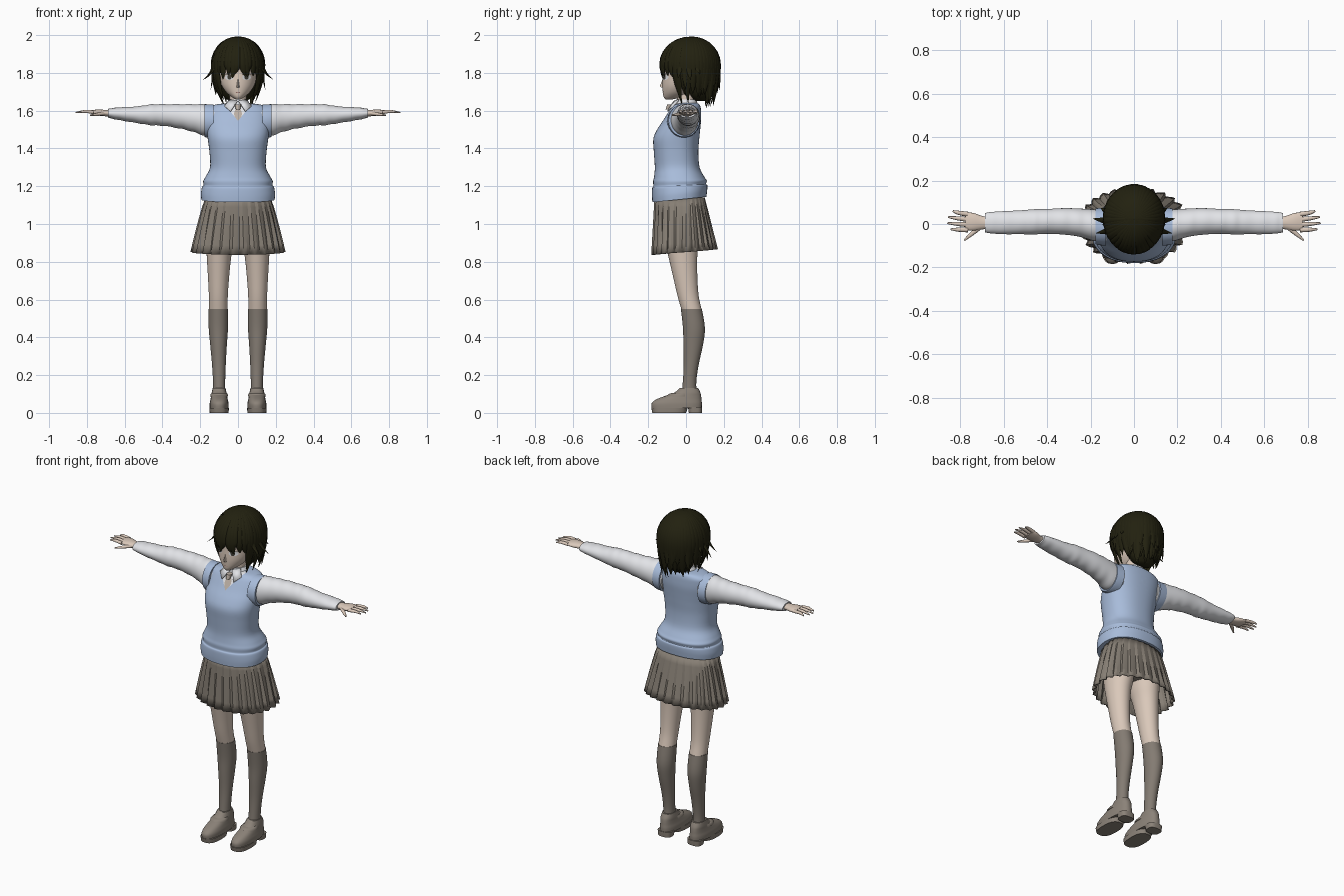
import bpy, bmesh, math, random
from mathutils import Vector
from mathutils.bvhtree import BVHTree

random.seed(4)
cube = bpy.data.objects.get("Cube")
if cube:
    bpy.data.objects.remove(cube)


def material(name, r, g, b):
    m = bpy.data.materials.new(name)
    m.use_nodes = True
    m.diffuse_color = (r, g, b, 1)
    node = next(n for n in m.node_tree.nodes if n.type == 'BSDF_PRINCIPLED')
    node.inputs["Base Color"].default_value = (r, g, b, 1)
    node.inputs["Roughness"].default_value = 0.8
    return m


HAIR = material("dark olive hair", .016, .015, .005)
SKIN = material("pale skin", .70, .58, .49)
BLUE = material("light blue knit", .39, .50, .70)
WHITE = material("white cloth", .78, .79, .82)
SKIRT = material("grey brown pleats", .24, .21, .175)
SOCK = material("grey brown sock", .23, .20, .17)
SHOE = material("taupe leather", .26, .225, .19)
TIE = material("beige tie", .50, .43, .37)
IRIS = material("dark iris", .05, .045, .035)
LIP = material("muted lip", .45, .27, .23)


def smooth(rows, k=4):
    """Catmull-Rom interpolation of rows of numbers."""
    out = []
    for i in range(len(rows) - 1):
        a, b, c, d = rows[max(i - 1, 0)], rows[i], rows[i + 1], rows[min(i + 2, len(rows) - 1)]
        for j in range(k):
            t = j / k
            out.append([q + .5 * t * (r - p + t * (2*p - 5*q + 4*r - s + t * (3*(q - r) + s - p)))
                        for p, q, r, s in zip(a, b, c, d)])
    return out + [list(rows[-1])]


def loft(bm, rings, n=32, power=2, caps=True):
    """Skin rings given as (centre, half axis u, half axis v)."""
    prev, e = None, 2 / power
    for i, (c, u, v) in enumerate(rings):
        ring = []
        for j in range(n):
            x, y = math.cos(math.tau * j / n), math.sin(math.tau * j / n)
            ring.append(bm.verts.new(c + u * math.copysign(abs(x)**e, x) + v * math.copysign(abs(y)**e, y)))
        if prev:
            for j in range(n):
                bm.faces.new((prev[j], prev[j - 1], ring[j - 1], ring[j]))
        if caps and i in (0, len(rings) - 1):
            bm.faces.new(ring)
        prev = ring


def upright(rows):  # z, centre x, half width, front y, back y
    return [(Vector((x, (f + b) / 2, z)), Vector((w, 0, 0)), Vector((0, (b - f) / 2, 0)))
            for z, x, w, f, b in rows]


def sideways(rows):  # x, centre y, centre z, half depth, half height
    return [(Vector((x, y, z)), Vector((0, d, 0)), Vector((0, 0, h))) for x, y, z, d, h in rows]


def finish(name, bm, mat, mirror=False, angle=50, thick=0):
    bmesh.ops.recalc_face_normals(bm, faces=bm.faces[:])
    me = bpy.data.meshes.new(name)
    bm.to_mesh(me)
    bm.free()
    ob = bpy.data.objects.new(name, me)
    bpy.context.collection.objects.link(ob)
    me.materials.append(mat)
    bpy.ops.object.select_all(action='DESELECT')
    ob.select_set(True)
    bpy.context.view_layer.objects.active = ob
    bpy.ops.object.shade_smooth_by_angle(angle=math.radians(angle))
    if thick:
        ob.modifiers.new("thickness", 'SOLIDIFY').thickness = thick
    if mirror:
        ob.modifiers.new("mirror", 'MIRROR').use_axis = (True, False, False)
    return ob


def part(name, rings, mat, mirror=False, n=32, power=2, angle=50):
    bm = bmesh.new()
    loft(bm, rings, n, power)
    return finish(name, bm, mat, mirror, angle)


# Legs and knee socks: z, centre x, half width, front y, back y
leg = [(1.03, .088, .085, -.13, .08), (.92, .093, .077, -.115, .07), (.84, .1, .066, -.096, .06),
       (.72, .103, .056, -.068, .06), (.62, .104, .05, -.045, .067), (.55, .104, .049, -.025, .082),
       (.45, .104, .049, -.014, .098), (.36, .103, .042, -.012, .088), (.25, .101, .034, -.01, .064),
       (.15, .1, .03, -.016, .052), (.06, .1, .032, -.025, .06)]
part("legs", upright(smooth(leg[:6])), SKIN, True)
part("knee_socks", upright(smooth([(z, x, w + .002, f - .002, b + .002) for z, x, w, f, b in leg[5:]])), SOCK, True)
part("hip_lining", upright(smooth([(.95, 0, .05, -.07, .04), (1, 0, .14, -.12, .08), (1.1, 0, .165, -.15, .09)])), SKIRT)

# Loafers: upper, front sole, heel block, strap
part("shoe_uppers", upright(smooth([(.025, .1, .05, -.182, .083), (.05, .1, .05, -.182, .084), (.07, .1, .046, -.16, .082),
     (.09, .1, .042, -.11, .08), (.108, .1, .039, -.06, .076), (.132, .1, .034, -.034, .064)])), SHOE, True, power=2.4)
part("shoe_soles", upright([(0, .1, .05, -.178, 0), (.027, .1, .052, -.184, .01)]), SHOE, True, power=2.6)
part("shoe_heels", upright([(0, .1, .042, .015, .084), (.032, .1, .045, .01, .086)]), SHOE, True, power=3)
part("shoe_straps", upright([(.088, .1, .047, -.098, .03), (.098, .1, .046, -.094, .03), (.106, .1, .04, -.076, .03)]), SHOE, True)

# Pleated skirt: each pleat is a gentle ramp followed by a sharp fold
bm = bmesh.new()
pleats, levels = 26, []
for k in range(7):
    t = k / 6
    ring = []
    for j in range(pleats * 3):
        a = math.tau * j / (pleats * 3)
        fold = 1 - (.02 + .06 * t) * (0, .35, 1)[j % 3]
        c, s = math.cos(a), math.sin(a)
        depth = (.168 + .017 * t) if s < 0 else (.1 + .07 * t)
        ring.append(bm.verts.new(((.172 + .08 * t**.85) * fold * c, depth * fold * math.copysign(abs(s)**.85, s),
                                  1.14 - (.288 - .015 * s) * t)))
    levels.append(ring)
for low, high in zip(levels[1:], levels):
    for j in range(len(low)):
        bm.faces.new((low[j - 1], low[j], high[j], high[j - 1]))
finish("pleated_skirt", bm, SKIRT, angle=14, thick=.005)

# Knit vest with a V opening at the front
vest = [(1.115, 0, .194, -.178, .108), (1.15, 0, .196, -.18, .112), (1.19, 0, .19, -.179, .113),
        (1.2, 0, .182, -.173, .106), (1.225, 0, .184, -.174, .11), (1.25, 0, .172, -.169, .097), (1.3, 0, .148, -.165, .072),
        (1.38, 0, .151, -.17, .065), (1.45, 0, .16, -.173, .07), (1.5, 0, .166, -.153, .075),
        (1.55, 0, .168, -.12, .08), (1.59, 0, .166, -.096, .08), (1.615, 0, .157, -.08, .078),
        (1.632, 0, .12, -.066, .072), (1.64, 0, .06, -.05, .06)]
bm = bmesh.new()
loft(bm, upright(smooth(vest)), 64, 2.3)
for v in bm.verts:
    v.co.z += .1 * (v.co.y + .18) * min(1, max(0, (1.24 - v.co.z) / .1))
for side in (1, -1):
    bmesh.ops.bisect_plane(bm, geom=bm.verts[:] + bm.edges[:] + bm.faces[:],
                           plane_co=(0, 0, 1.545), plane_no=(1, 0, -.8 * side))
opening = []
for f in bm.faces:
    c = f.calc_center_median()
    if c.y < -.02 and abs(c.x) < .8 * (c.z - 1.545):
        opening.append(f)
bmesh.ops.delete(bm, geom=opening, context='FACES')
finish("knit_vest", bm, BLUE)
part("armhole_bands", sideways([(.13, -.012, 1.545, .088, .088), (.168, -.012, 1.546, .085, .088),
     (.178, -.01, 1.548, .082, .086), (.178, -.01, 1.548, .07, .075)]), BLUE, True)

# Shirt: body under the vest, sleeves with soft folds, collar
bm = bmesh.new()
loft(bm, upright(smooth([(z, x, w - .008, f + .007, b - .008) for z, x, w, f, b in vest[8:]])), 48, 2.3)
shirt_tree = BVHTree.FromBMesh(bm)
finish("shirt_body", bm, WHITE)
sleeve = smooth([(.12, -.01, 1.545, .074, .08), (.18, -.006, 1.551, .073, .082), (.25, .006, 1.563, .065, .071),
                 (.32, .012, 1.571, .061, .063), (.4, .012, 1.577, .057, .057), (.46, .01, 1.578, .058, .055),
                 (.52, .008, 1.578, .055, .046), (.6, .006, 1.582, .053, .037), (.66, .006, 1.585, .049, .029),
                 (.687, .006, 1.586, .044, .023)], 6)
for i, row in enumerate(sleeve):
    row[4] *= 1 + .025 * math.sin(i * 1.1)
part("shirt_sleeves", sideways(sleeve), WHITE, True)
part("neck", upright(smooth([(1.56, 0, .055, -.05, .05), (1.62, 0, .046, -.046, .046), (1.72, 0, .043, -.05, .045)])), SKIN)
part("collar_band", upright([(1.61, 0, .078, -.074, .066), (1.64, 0, .06, -.058, .06), (1.658, 0, .051, -.052, .056)]), WHITE)


def plate(name, points, mat, mirror=False, thick=.006):
    bm = bmesh.new()
    bm.faces.new([bm.verts.new(p) for p in points])
    finish(name, bm, mat, mirror, thick=thick)


plate("collar_flaps", [(.004, -.066, 1.652), (.045, -.04, 1.66), (.072, -.07, 1.625), (.04, -.1, 1.598)], WHITE, True)


def decal(name, tree, cx, cz, rx, rz, mat, lift, mirror=False, taper=0):
    """Thin oval laid on the surface in front."""
    bm = bmesh.new()

    def put(x, z):
        return bm.verts.new(tree.ray_cast(Vector((x, -1, z)), Vector((0, 1, 0)))[0] - Vector((0, lift, 0)))
    mid = put(cx, cz)
    rim = [put(cx + rx * math.cos(a) * (1 + taper * math.sin(a)), cz + rz * math.sin(a))
           for a in [math.tau * i / 20 for i in range(20)]]
    for i in range(20):
        bm.faces.new((mid, rim[i], rim[i - 1]))
    finish(name, bm, mat, mirror)


# Tie: knot and short blade
part("tie_knot", upright([(1.606, 0, .011, -.108, -.08), (1.632, 0, .018, -.1, -.06)]), TIE, n=8)
decal("tie_blade", shirt_tree, 0, 1.578, .02, .034, TIE, .005, taper=.2)

# Head and face
bm = bmesh.new()
loft(bm, upright(smooth([(1.66, 0, .012, -.108, -.07), (1.674, 0, .036, -.119, -.01), (1.7, 0, .065, -.123, .03),
     (1.74, 0, .089, -.125, .07), (1.8, 0, .102, -.123, .12), (1.86, 0, .106, -.12, .13), (1.93, 0, .08, -.07, .1)])), 48)
face_tree = BVHTree.FromBMesh(bm)
finish("head", bm, SKIN)
part("nose", upright([(1.722, 0, .009, -.132, -.11), (1.73, 0, .007, -.139, -.11), (1.765, 0, .003, -.125, -.11)]), SKIN, n=10)
decal("mouth", face_tree, 0, 1.696, .016, .002, LIP, .002)
decal("eye_whites", face_tree, .046, 1.777, .023, .015, WHITE, .002, True)
decal("irises", face_tree, .045, 1.778, .011, .014, IRIS, .004, True)
decal("eye_lashes", face_tree, .047, 1.793, .026, .003, IRIS, .005, True)

# Hands: palm, fingers and thumb
bm = bmesh.new()
loft(bm, sideways(smooth([(.67, .006, 1.586, .028, .018), (.7, .006, 1.587, .031, .017),
                          (.74, .01, 1.59, .041, .016), (.775, .012, 1.592, .04, .011)])), 20)
fingers = [((.765, .045 - .024 * i, 1.592), (.81, .052 - .026 * i, 1.596), (tip, .06 - .028 * i, 1.59))
           for i, tip in enumerate((.835, .856, .86, .845))]
fingers.append(((.71, -.015, 1.585), (.748, -.046, 1.58), (.782, -.075, 1.576)))
for path in fingers:
    axis = (Vector(path[2]) - Vector(path[0])).normalized()
    across = axis.cross(Vector((0, 0, 1))).normalized()
    rows = [(*p, r) for p, r in zip(path, (.0115, .0095, .004))]
    loft(bm, [(Vector(r[:3]), across * r[3], Vector((0, 0, r[3] * .85))) for r in smooth(rows, 3)], 10)
finish("hands", bm, SKIN, True)

# Hair: scalp volume, then tapered locks falling from the crown
part("hair_volume", upright(smooth([(1.65, 0, .045, .05, .1), (1.68, 0, .08, .02, .13), (1.74, 0, .108, -.015, .155),
     (1.8, 0, .127, -.07, .166), (1.86, 0, .129, -.105, .166), (1.92, 0, .113, -.09, .153),
     (1.96, 0, .083, -.055, .125), (1.984, 0, .045, -.01, .08), (1.99, 0, .01, .02, .045)])), HAIR)


def lock(bm, degrees, end, bend, width, drift=0.0):
    rings = []
    for i in range(15):
        t = i / 14
        s = max(0, 2 * t - 1)
        a = math.radians(degrees + drift * t * t)
        phi = min(t, .5) * math.pi
        out = Vector((math.sin(a), -math.cos(a), 0))
        f = math.sin(phi) + bend * s * s
        z = 1.845 + .144 * math.cos(phi) + (end - 1.845) * s
        reach = .157 if out.y < 0 else .148
        w = width * min(1, .3 + 1.6 * t) * (1 - s**2.2) + .0008
        normal = out * math.sin(phi) + Vector((0, 0, math.cos(phi)))
        rings.append((Vector((.133 * f * out.x, .025 + reach * f * out.y, z)),
                      Vector((-out.y, out.x, 0)) * w, normal * w * .45))
    loft(bm, rings, 8)


bm = bmesh.new()
rnd = random.uniform
for d in range(-54, 55, 9):  # fringe
    lock(bm, d, 1.80 - (d // 9 % 3) * .014 + rnd(-.008, .008), -.02, .02, rnd(-9, 9))
for side in (1, -1):
    for d in (58, 64, 72, 80):  # locks framing the face
        lock(bm, side * d, rnd(1.625, 1.68), -.38 + rnd(-.08, .08), .022, side * rnd(-4, 8))
    for d in range(88, 140, 8):  # sides
        lock(bm, side * d, rnd(1.665, 1.72), rnd(-.28, -.1), .025, rnd(-8, 8))
    for d, end, bend in ((66, 1.775, .38), (84, 1.765, .42), (100, 1.79, .2), (75, 1.715, .1)):  # flicked tips
        lock(bm, side * d, end + rnd(-.008, .008), bend, .015, side * 6)
for d in range(130, 231, 7):  # back layers
    lock(bm, d, rnd(1.61, 1.66), rnd(-.3, -.15), .025, rnd(-6, 6))
    lock(bm, d + 3, rnd(1.69, 1.74), rnd(-.06, .05), .022, rnd(-10, 10))
finish("hair_locks", bm, HAIR)
